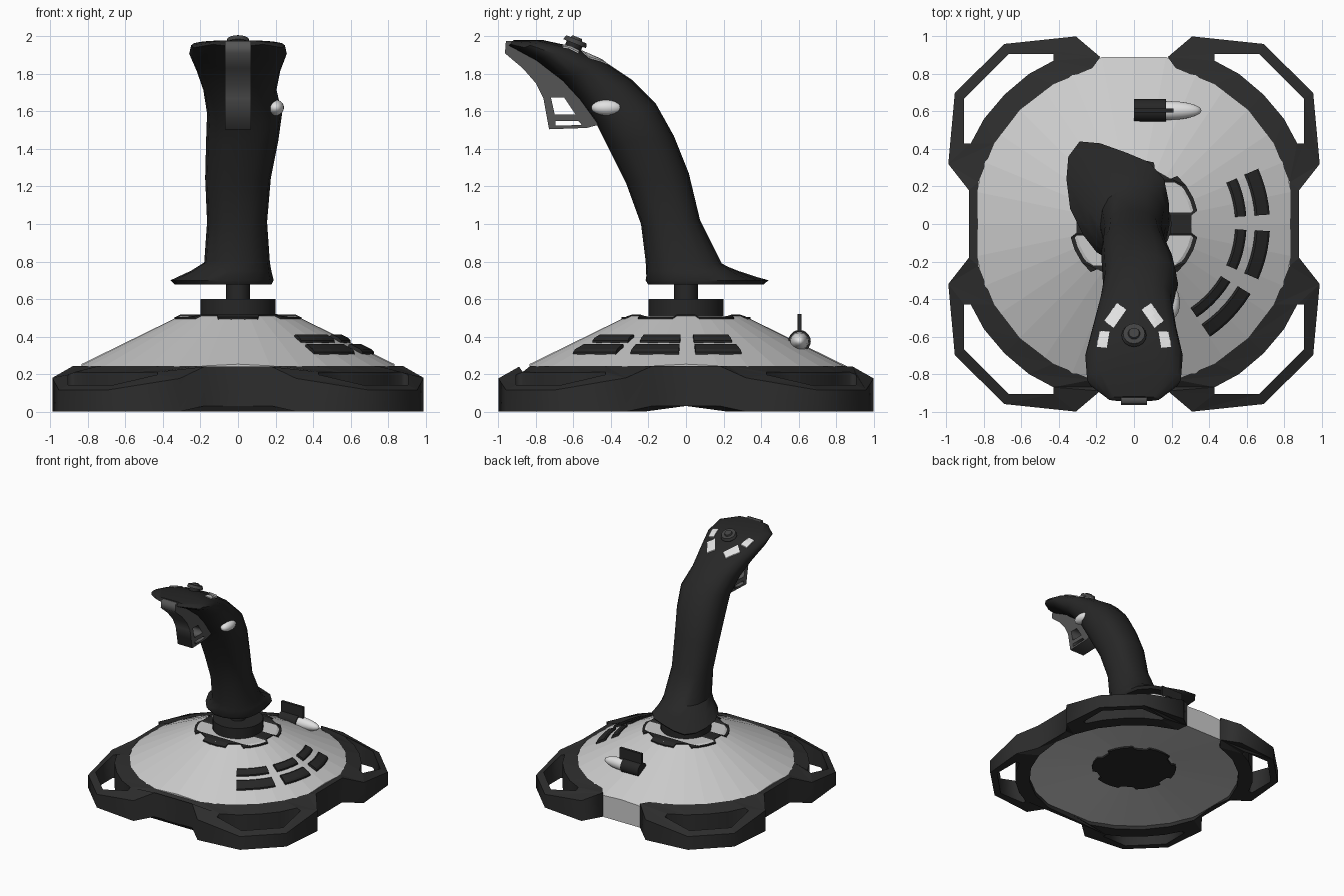
import bpy, bmesh, math
from mathutils import Matrix, Vector
from mathutils.bvhtree import BVHTree

if "Cube" in bpy.data.objects:
    bpy.data.objects.remove(bpy.data.objects["Cube"])


def material(name, v):
    m = bpy.data.materials.new(name)
    m.diffuse_color = (v, v, v, 1)
    m.use_nodes = True
    m.node_tree.nodes["Principled BSDF"].inputs["Base Color"].default_value = m.diffuse_color
    return m


BLACK = material("black plastic", 0.02)
FRAME = material("charcoal plastic", 0.026)
SILVER = material("silver shell", 0.6)
GREY = material("grey trigger", 0.09)
DIM = material("dim grey hat", 0.055)
WHITE = material("pale button", 0.75)


def finish(name, bm, mat, smooth=None):
    bmesh.ops.remove_doubles(bm, verts=bm.verts, dist=1e-5)
    bmesh.ops.recalc_face_normals(bm, faces=bm.faces)
    me = bpy.data.meshes.new(name)
    bm.to_mesh(me)
    me.materials.append(mat)
    ob = bpy.data.objects.new(name, me)
    bpy.context.collection.objects.link(ob)
    if smooth:
        bpy.ops.object.select_all(action='DESELECT')
        ob.select_set(True)
        bpy.context.view_layer.objects.active = ob
        bpy.ops.object.shade_smooth_by_angle(angle=math.radians(smooth))
    return ob


def loft(rings, caps=True):
    bm = bmesh.new()
    vs = [[bm.verts.new(p) for p in r] for r in rings]
    n = len(rings[0])
    for a, b in zip(vs, vs[1:]):
        for i in range(n):
            j = (i + 1) % n
            bm.faces.new((a[i], a[j], b[j], b[i]))
    if caps:
        bm.faces.new(vs[0][::-1])
        bm.faces.new(vs[-1])
    return bm


def outline_prism(loops, z0, z1):
    """Extrude a flat outline with holes from z0 to z1."""
    cu = bpy.data.curves.new("outline", 'CURVE')
    cu.dimensions, cu.fill_mode, cu.extrude = '2D', 'BOTH', (z1 - z0) / 2
    for loop in loops:
        s = cu.splines.new('POLY')
        s.points.add(len(loop) - 1)
        s.use_cyclic_u = True
        for p, (x, y) in zip(s.points, loop):
            p.co = (x, y, 0, 1)
    ob = bpy.data.objects.new("outline", cu)
    bpy.context.collection.objects.link(ob)
    dg = bpy.context.evaluated_depsgraph_get()
    me = bpy.data.meshes.new_from_object(ob.evaluated_get(dg))
    bpy.data.objects.remove(ob)
    bm = bmesh.new()
    bm.from_mesh(me)
    bpy.data.meshes.remove(me)
    for v in bm.verts:
        v.co.z += (z0 + z1) / 2
    bmesh.ops.remove_doubles(bm, verts=bm.verts, dist=1e-5)
    return bm


def cylinder(name, r, depth, matrix, mat, sides=24, r2=None):
    bm = bmesh.new()
    bmesh.ops.create_cone(bm, cap_ends=True, segments=sides, radius1=r,
                          radius2=r if r2 is None else r2, depth=depth, matrix=matrix)
    return finish(name, bm, mat, 40)


def ellipsoid(name, loc, size, mat):
    bm = bmesh.new()
    bmesh.ops.create_uvsphere(bm, u_segments=20, v_segments=12, radius=1,
                              matrix=Matrix.Translation(loc) @ Matrix.Diagonal((*size, 1)))
    return finish(name, bm, mat, 60)


def polar(r, deg):
    return r * math.cos(math.radians(deg)), r * math.sin(math.radians(deg))


def cone_z(r):
    return 0.51 - (r - 0.31) * 0.49


# Frame: C-shaped ring with four open corner handles, sloping outwards
quad = [(.18, .89), (.31, 1.0), (.69, .96), (.955, .70), (.99, .32), (.88, .18)]
outer = (quad + [(x, -y) for x, y in quad[::-1]] + [(-x, -y) for x, y in quad]
         + [(-x, y) for x, y in quad[::-1]])
inner = []
for a in range(105, 436, 15):
    x, y = polar(.86, a)
    inner.append((max(-.83, min(.83, x)), max(-.83, y)))
hole = [(.43, .905), (.67, .905), (.905, .67), (.905, .43), (.87, .43),
        (.80, .56), (.69, .69), (.56, .80), (.43, .87)]
holes = [[(x * sx, y * sy) for x, y in hole] for sx in (1, -1) for sy in (1, -1)]
bm = outline_prism([outer + inner] + holes, 0, .24)
for v in bm.verts:
    r = v.co.xy.length
    if v.co.z > .1:
        v.co.z = .243 - .45 * max(0, r - .9)
    elif min(abs(v.co.x), abs(v.co.y)) < .19:
        v.co.z = .03
finish("base_frame", bm, FRAME)

# Silver shell: faceted cone, back wall and shallow underside
angles = [i * 11.25 for i in range(32)]
rim = []
for a in angles:
    x, y = polar(.875, a)
    x, y = max(-.835, min(.835, x)), max(-.835, y)
    if abs(a - 90) < 15:
        y = .89
    rim.append((x, y))
shell = [[(*polar(.31, a), .51) for a in angles],
         [(x, y, cone_z(math.hypot(x, y))) for x, y in rim],
         [(x, y, .03) for x, y in rim],
         [(*polar(.33, a), .10) for a in angles]]
finish("base_shell", loft(shell), SILVER)

# Notched collar on the top of the shell and below it
notched = []
for c in range(30, 390, 60):
    notched += [polar(.31, c - 21)] + [polar(.345, c + d) for d in (-18, -6, 6, 18)] + [polar(.31, c + 21)]
bm = outline_prism([notched], .48, .517)
for v in bm.verts:
    if v.co.z > .5 and v.co.xy.length > .33:
        v.co.z = .503
finish("notched_collar", bm, BLACK)
finish("underside_hub", outline_prism([notched], .085, .10), BLACK)

# Pivot
cylinder("pivot_ring", .20, .1, Matrix.Translation((0, 0, .55)), BLACK, 28)
cylinder("pivot_shaft", .063, .16, Matrix.Translation((0, 0, .66)), BLACK, 16)

# Curved base buttons on the right of the shell
for k, (a0, a1) in enumerate([(4, 24), (-24, -3), (-56, -31)]):
    for tag, r0, r1 in (("inner", .54, .60), ("outer", .645, .725)):
        rings = []
        for i in range(6):
            a = a0 + (a1 - a0) * i / 5
            rings.append([(*polar(r, a), cone_z(r) + h)
                          for r, h in ((r0, -.02), (r1, -.02), (r1, .012), (r1 - .012, .02),
                                       (r0 + .012, .02), (r0, .012))])
        finish(f"base_button_{tag}_{k + 1}", loft(rings), BLACK)

# Throttle lever at the back
AXIS_X = Matrix.Rotation(math.pi / 2, 4, 'Y')
cylinder("throttle_drum", .06, .17, Matrix.Translation((.085, .605, .375)) @ AXIS_X, BLACK, 20)
ellipsoid("throttle_tip", (.185, .605, .375), (.175, .05, .05), WHITE)
bm = bmesh.new()
bmesh.ops.create_cube(bm, size=1, matrix=Matrix.Translation((.105, .605, .45)) @ Matrix.Diagonal((.21, .022, .14, 1)))
finish("throttle_fin", bm, BLACK)

# Handle: palm rest outline, then sections (front y,z / back y,z / left x, right x)
palm = [(.19, 0), (.185, .12), (.16, .24), (.08, .33), (-.04, .38), (-.18, .43), (-.29, .44), (-.35, .36),
        (-.36, .24), (-.34, .08), (-.27, -.06), (-.2, -.15), (-.1, -.21), (0, -.215), (.1, -.18), (.17, -.1)]
sections = [(-.215, .80, .19, .79, -.18, .17), (-.24, 1.0, .075, 1.02, -.165, .155),
            (-.32, 1.22, .015, 1.27, -.175, .175), (-.42, 1.42, -.065, 1.47, -.17, .215),
            (-.48, 1.54, -.16, 1.64, -.165, .235), (-.57, 1.66, -.29, 1.77, -.185, .205),
            (-.66, 1.76, -.44, 1.87, -.22, .225), (-.80, 1.87, -.60, 1.945, -.26, .26),
            (-.90, 1.925, -.76, 1.98, -.25, .25), (-.945, 1.95, -.92, 1.98, -.14, .14)]


def section(fy, fz, by, bz, xl, xr):
    ring = []
    for i in range(16):
        c, s = polar(1, i * 22.5)
        c, s = (math.copysign(abs(t) ** .85, t) for t in (c, s))
        ring.append(((xl + xr) / 2 + (xr - xl) / 2 * c,
                     (fy + by) / 2 + (by - fy) / 2 * s, (fz + bz) / 2 + (bz - fz) / 2 * s))
    return ring


rings = [section(*s) for s in sections]
blend = [(x * .4 + q[0] * .6, y * .4 + q[1] * .6, .75) for (x, y), q in zip(palm, rings[0])]
rings = [[(x * .94, y * .94, .678) for x, y in palm], [(x, y, .70) for x, y in palm], blend] + rings
bm = loft(rings)
tree = BVHTree.FromBMesh(bm)
finish("handle", bm, BLACK, 45)

# Pale buttons laid on the head
upper = [(.04, -.455), (.09, -.42), (.16, -.515), (.11, -.555)]
lower = [(.13, -.57), (.185, -.572), (.20, -.655), (.145, -.66)]
for side, sx in (("right", 1), ("left", -1)):
    for tag, q in (("rear", upper), ("front", lower)):
        a, b, c, d = (Vector((x * sx, y)) for x, y in q)
        rows = []
        for j in range(5):
            row = []
            for i in range(5):
                p = a.lerp(b, i / 4).lerp(d.lerp(c, i / 4), j / 4)
                hit = tree.ray_cast(Vector((p.x, p.y, 3)), Vector((0, 0, -1)))[0]
                row.append(hit + Vector((0, 0, .008)))
            rows.append([v - Vector((0, 0, .016)) for v in row] + row[::-1])
        finish(f"head_button_{side}_{tag}", loft(rows), WHITE)

# Hat switch
top = tree.ray_cast(Vector((0, -.6, 3)), Vector((0, 0, -1)))[0]
tilt = Matrix.Translation(top) @ Matrix.Rotation(math.radians(22), 4, 'X').inverted()
cylinder("hat_stem", .045, .06, tilt @ Matrix.Translation((0, 0, .01)), BLACK, 16)
cylinder("hat_switch", .066, .025, tilt @ Matrix.Translation((0, 0, .03)), DIM, 16, .058)
cylinder("hat_cap", .035, .02, tilt @ Matrix.Translation((0, 0, .045)), DIM, 16, .028)

# Thumb button on the right side
ellipsoid("thumb_button", (.2, -.42, 1.62), (.045, .085, .042), WHITE)

# Trigger strip with two openings, extruded across x
trigger = [(-.96, 1.975), (-.965, 1.91), (-.87, 1.83), (-.80, 1.75), (-.76, 1.67), (-.73, 1.505),
           (-.53, 1.512), (-.46, 1.53), (-.54, 1.65), (-.64, 1.77), (-.84, 1.91), (-.92, 1.975)]
cut1 = [(-.72, 1.675), (-.65, 1.675), (-.59, 1.585), (-.70, 1.585)]
cut2 = [(-.695, 1.55), (-.575, 1.55), (-.555, 1.528), (-.695, 1.524)]
bm = outline_prism([trigger, cut1, cut2], -.07, .07)
for v in bm.verts:
    v.co = (v.co.z, v.co.x, v.co.y)
finish("trigger", bm, GREY)
